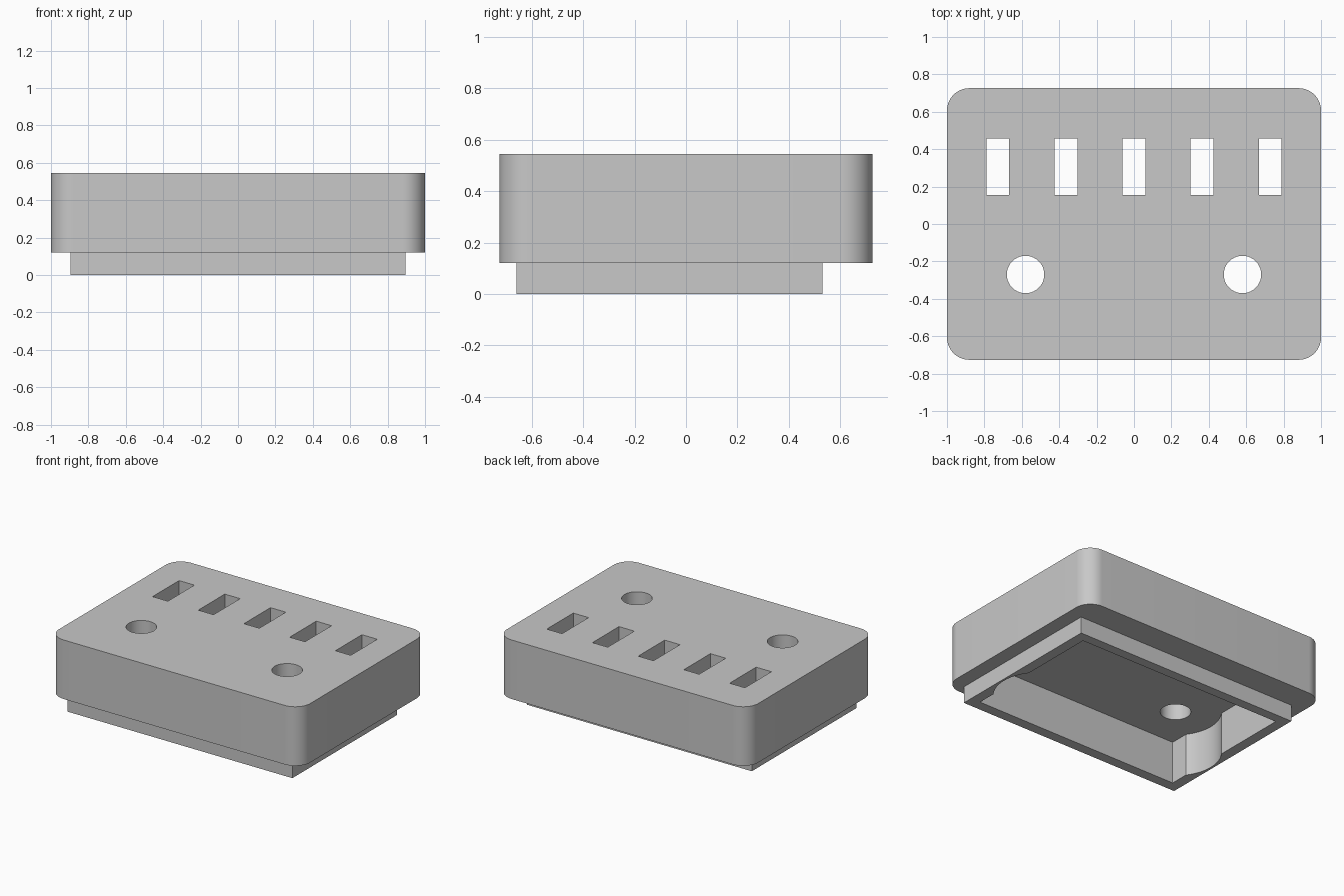
import bpy, bmesh, math

if "Cube" in bpy.data.objects:
    bpy.data.objects.remove(bpy.data.objects["Cube"], do_unlink=True)

# Single plain grey
grey = bpy.data.materials.new("light_grey")
grey.use_nodes = True
COLOUR = (0.58, 0.58, 0.58, 1)
grey.diffuse_color = COLOUR
grey.node_tree.nodes["Principled BSDF"].inputs["Base Color"].default_value = COLOUR


def prism(name, outline, z0, z1):
    """Extrude a counter-clockwise outline from z0 to z1."""
    bm = bmesh.new()
    base = bm.faces.new([bm.verts.new((x, y, z0)) for x, y in outline])
    top = bmesh.ops.extrude_face_region(bm, geom=[base])["geom"]
    moved = [v for v in top if isinstance(v, bmesh.types.BMVert)]
    bmesh.ops.translate(bm, verts=moved, vec=(0, 0, z1 - z0))
    bmesh.ops.recalc_face_normals(bm, faces=bm.faces)
    mesh = bpy.data.meshes.new(name)
    bm.to_mesh(mesh)
    bm.free()
    mesh.materials.append(grey)
    obj = bpy.data.objects.new(name, mesh)
    bpy.context.collection.objects.link(obj)
    return obj


def rect(x0, x1, y0, y1):
    return [(x0, y0), (x1, y0), (x1, y1), (x0, y1)]


def arc(cx, cy, r, start, sweep, steps):
    angles = [math.radians(start + sweep * i / steps) for i in range(steps + 1)]
    return [(cx + r * math.cos(a), cy + r * math.sin(a)) for a in angles]


def circle(cx, cy, r, steps=64):
    return arc(cx, cy, r, 0, 360, steps)[:-1]


def rounded_rect(hx, hy, r):
    points = []
    for i, (sx, sy) in enumerate([(1, 1), (-1, 1), (-1, -1), (1, -1)]):
        points += arc(sx * (hx - r), sy * (hy - r), r, 90 * i, 90, 16)
    return points


def combine(target, tool, operation):
    """Apply a boolean and discard the tool."""
    mod = target.modifiers.new(tool.name, "BOOLEAN")
    mod.operation, mod.solver, mod.object = operation, "EXACT", tool
    bpy.context.view_layer.update()
    evaluated = target.evaluated_get(bpy.context.evaluated_depsgraph_get())
    mesh = bpy.data.meshes.new_from_object(evaluated)
    target.modifiers.clear()
    target.data = mesh
    bpy.data.objects.remove(tool, do_unlink=True)


HEIGHT, LIP, FLOOR = 0.545, 0.12, 0.306
HOLE_X, HOLE_Y = 0.58, -0.27

# Rounded housing with a rectangular lip below
housing = prism("housing", rounded_rect(1, 0.726, 0.12), LIP, HEIGHT)
lip = prism("lip", rect(-0.895, 0.895, -0.66, 0.53), 0, 0.2)
combine(housing, lip, "UNION")

# Underside cavity
cavity = prism("cavity", rect(-0.82, 0.82, -0.585, 0.46), -0.1, FLOOR)
combine(housing, cavity, "DIFFERENCE")

# Round clearance recesses and through holes
for side in (-1, 1):
    x = side * HOLE_X
    recess = prism("recess", circle(x, HOLE_Y, 0.3), -0.1, FLOOR)
    combine(housing, recess, "DIFFERENCE")
    hole = prism("hole", circle(x, HOLE_Y, 0.1), 0.2, 0.7)
    combine(housing, hole, "DIFFERENCE")

# Row of five slots
for i in range(-2, 3):
    x = i * 0.364
    slot = prism("slot", rect(x - 0.061, x + 0.061, 0.155, 0.457), 0.2, 0.7)
    combine(housing, slot, "DIFFERENCE")

# Smooth curved walls, crisp edges
bpy.ops.object.select_all(action="DESELECT")
housing.select_set(True)
bpy.context.view_layer.objects.active = housing
bpy.ops.object.shade_smooth_by_angle(angle=math.radians(30))
